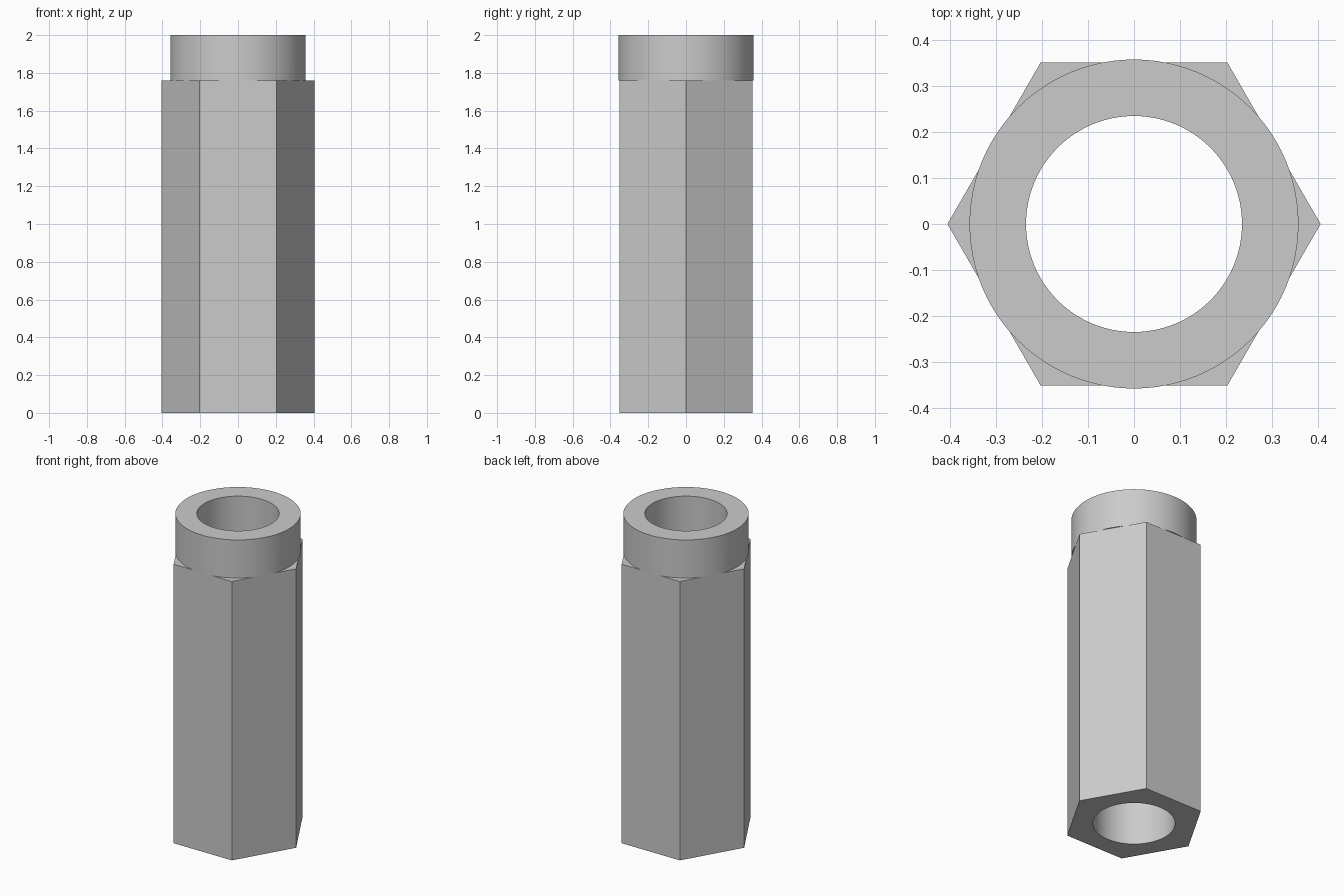
import bpy
import math

if "Cube" in bpy.data.objects:
    bpy.data.objects.remove(bpy.data.objects["Cube"])

HEX_RADIUS, HEX_TOP = 0.406, 1.76
COLLAR_RADIUS, COLLAR_TOP = 0.358, 2.0
BORE_RADIUS = 0.235

metal = bpy.data.materials.new("grey_metal")
metal.diffuse_color = (0.6, 0.6, 0.6, 1.0)
metal.use_nodes = True
metal.node_tree.nodes["Principled BSDF"].inputs["Base Color"].default_value = metal.diffuse_color


def prism(name, sides, radius, z0, z1, turn=0.0):
    """Upright prism from z0 to z1."""
    bpy.ops.mesh.primitive_cylinder_add(
        vertices=sides, radius=radius, depth=z1 - z0,
        location=(0, 0, (z0 + z1) / 2), rotation=(0, 0, turn))
    obj = bpy.context.object
    obj.name = name
    obj.data.materials.append(metal)
    bpy.ops.object.transform_apply(location=True, rotation=True, scale=True)
    return obj


def combine(target, other, operation):
    """Apply a boolean and discard the helper."""
    mod = target.modifiers.new(operation.lower(), 'BOOLEAN')
    mod.operation = operation
    mod.solver = 'EXACT'
    mod.object = other
    bpy.context.view_layer.objects.active = target
    bpy.ops.object.modifier_apply(modifier=mod.name)
    bpy.data.objects.remove(other, do_unlink=True)


# Hexagonal body with corners on the x axis
body = prism("hex_sleeve", 6, HEX_RADIUS, 0, HEX_TOP, math.radians(30))

# Round collar on top, slightly wider than the flats
collar = prism("collar", 96, COLLAR_RADIUS, HEX_TOP, COLLAR_TOP)
combine(body, collar, 'UNION')

# Bore through the full length
bore = prism("bore_cutter", 96, BORE_RADIUS, -0.2, COLLAR_TOP + 0.2)
combine(body, bore, 'DIFFERENCE')

# Smooth round walls, sharp hexagon edges
bpy.ops.object.select_all(action='DESELECT')
body.select_set(True)
bpy.context.view_layer.objects.active = body
bpy.ops.object.shade_smooth_by_angle(angle=math.radians(30))
